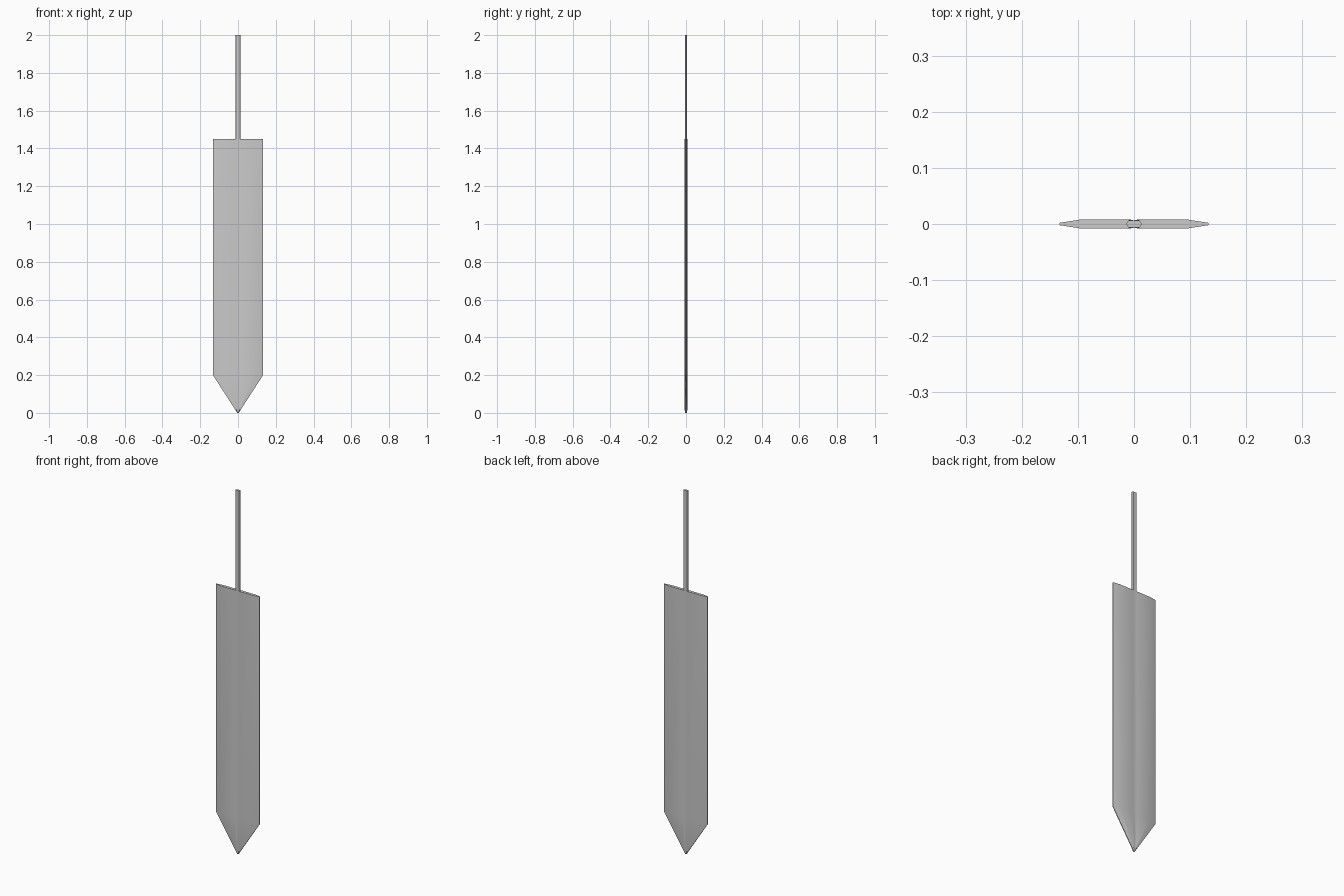
import bpy
import bmesh

if "Cube" in bpy.data.objects:
    bpy.data.objects.remove(bpy.data.objects["Cube"])


def loft(name, rings):
    """Skin a list of equal-length rings and cap both ends."""
    bm = bmesh.new()
    loops = [[bm.verts.new(p) for p in ring] for ring in rings]
    n = len(loops[0])
    for a, b in zip(loops, loops[1:]):
        for i in range(n):
            j = (i + 1) % n
            bm.faces.new((a[i], a[j], b[j], b[i]))
    bm.faces.new(loops[0][::-1])
    bm.faces.new(loops[-1])
    bmesh.ops.recalc_face_normals(bm, faces=bm.faces)
    mesh = bpy.data.meshes.new(name)
    bm.to_mesh(mesh)
    bm.free()
    obj = bpy.data.objects.new(name, mesh)
    bpy.context.collection.objects.link(obj)
    bpy.context.view_layer.objects.active = obj
    obj.select_set(True)
    bpy.ops.object.shade_smooth_by_angle()
    obj.select_set(False)
    return obj


def blade_ring(edge_x, edge_z, bevel_x, bevel_z, half_t, groove_x, groove_z, edge_t=0.002):
    """Bevelled cross-section with a shallow centre groove on both faces."""
    front = [(-edge_x, -edge_t, edge_z), (-bevel_x, -half_t, bevel_z),
             (-groove_x, -half_t, groove_z), (0, -half_t + 0.0015, groove_z),
             (groove_x, -half_t, groove_z), (bevel_x, -half_t, bevel_z),
             (edge_x, -edge_t, edge_z)]
    return front + [(-x, -y, z) for x, y, z in front]


# Blade with bevelled edges and a pointed tip
loft("blade", [
    blade_ring(0.004, 0.0, 0.003, 0.0, 0.004, 0.0015, 0.0),
    blade_ring(0.014, 0.016, 0.008, 0.018, 0.0075, 0.004, 0.02),
    blade_ring(0.133, 0.2, 0.095, 0.21, 0.008, 0.012, 0.21),
    blade_ring(0.133, 1.45, 0.095, 1.45, 0.008, 0.012, 1.45),
])

# Narrow six-sided tang rising from the blade shoulder
section = [(-0.014, 0), (-0.010, -0.0065), (0.010, -0.0065),
           (0.014, 0), (0.010, 0.0065), (-0.010, 0.0065)]
loft("tang", [[(x, y, z) for x, y in section] for z in (1.445, 2.0)])
